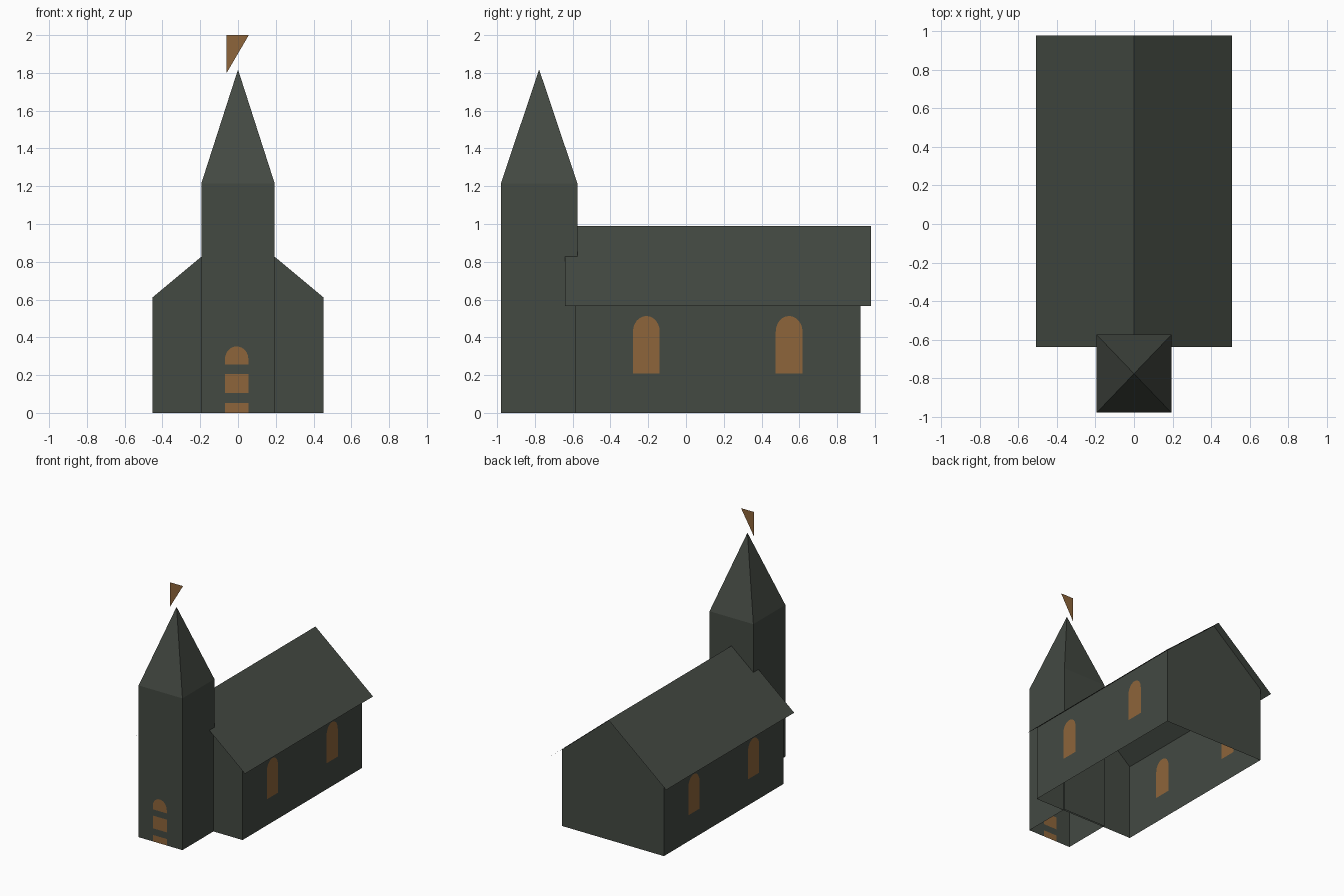
import bpy, bmesh, math
from mathutils import Vector

if "Cube" in bpy.data.objects:
    bpy.data.objects.remove(bpy.data.objects["Cube"])


def material(name, rgb):
    m = bpy.data.materials.new(name)
    m.diffuse_color = (*rgb, 1)
    m.use_nodes = True
    m.node_tree.nodes["Principled BSDF"].inputs["Base Color"].default_value = m.diffuse_color
    return m


STONE = material("dark green grey", (0.057, 0.067, 0.055))
GOLD = material("warm tan", (0.27, 0.13, 0.043))


def build(name, faces, centre, mats=(STONE, GOLD)):
    """Make an open shell from (points, material index), normals facing away from centre."""
    bm = bmesh.new()
    for pts, mat in faces:
        f = bm.faces.new([bm.verts.new(p) for p in pts])
        f.material_index = mat
        f.normal_update()
        if f.normal.dot(f.calc_center_median() - Vector(centre)) < 0:
            f.normal_flip()
    bmesh.ops.remove_doubles(bm, verts=bm.verts, dist=0.0005)
    me = bpy.data.meshes.new(name)
    bm.to_mesh(me)
    bm.free()
    for m in mats:
        me.materials.append(m)
    ob = bpy.data.objects.new(name, me)
    bpy.context.collection.objects.link(ob)
    return ob


def strips(place, u0, u1, height, openings):
    """Flat wall cut into strips; each opening is (centre, half width, spring, top, bars),
    where bars are the z levels at which the colour alternates below the arch."""
    faces, u = [], u0
    for c, w, spring, top, bars in openings:
        faces.append(([place(u, 0), place(c - w, 0), place(c - w, height), place(u, height)], 0))
        n = 12
        arch = [(c - w * math.cos(math.pi * i / n),
                 spring + (top - spring) * math.sin(math.pi * i / n)) for i in range(n + 1)]
        for (a, za), (b, zb) in zip(arch, arch[1:]):
            la, lb = [*bars, za, height], [*bars, zb, height]
            for i in range(len(la) - 1):
                gold = (len(la) - 1 - i) % 2 == 0
                faces.append(([place(a, la[i]), place(b, lb[i]),
                               place(b, lb[i + 1]), place(a, la[i + 1])], int(gold)))
        u = c + w
    faces.append(([place(u, 0), place(u1, 0), place(u1, height), place(u, height)], 0))
    return faces


# Nave: two gables and two side walls with arched windows
W, F, B, EAVE, RIDGE = 0.452, -0.588, 0.925, 0.612, 0.988
nave = []
for y in (F, B):
    nave.append(([(-W, y, 0), (W, y, 0), (W, y, EAVE), (0, y, RIDGE), (-W, y, EAVE)], 0))
windows = [(c, 0.071, 0.43, 0.513, (0, 0.208)) for c in (-0.21, 0.546)]
for x in (-W, W):
    nave += strips(lambda u, z, x=x: (x, u, z), F, B, EAVE, windows)
build("nave", nave, (0, 0.17, 0.4))

# Roof: two thin overhanging slopes
roof = [([(0, -0.64, 0.99), (0, 0.98, 0.99), (s * 0.51, 0.98, 0.566), (s * 0.51, -0.64, 0.566)], 0)
        for s in (-1, 1)]
build("nave_roof", roof, (0, 0.17, 0), (STONE,))

# Tower: open shell with a banded arched door in front
T, TF, TB, TH = 0.194, -0.98, -0.575, 1.215
door = [(-0.007, 0.062, 0.285, 0.352, (0, 0.052, 0.105, 0.207, 0.257))]
tower = strips(lambda u, z: (u, TF, z), -T, T, TH, door)
tower.append(([(-T, TB, 0), (T, TB, 0), (T, TB, TH), (-T, TB, TH)], 0))
for x in (-T, T):
    tower.append(([(x, TF, 0), (x, TB, 0), (x, TB, TH), (x, TF, TH)], 0))
# the lowest door band sits at ground level
build("tower", tower, (0, (TF + TB) / 2, 0.6))

# Spire: four-sided pyramid
MID = (TF + TB) / 2
base = [(-T, TF, TH), (T, TF, TH), (T, TB, TH), (-T, TB, TH)]
spire = [([base[i], base[(i + 1) % 4], (0, MID, 1.818)], 0) for i in range(4)]
build("spire", spire, (0, MID, 1.2), (STONE,))

# Weather vane: thin triangular pennant
vane = [([(-0.06, MID, 1.80), (0.057, MID, 2.0), (-0.06, MID, 2.0)], 0)]
build("weather_vane", vane, (0, MID + 0.1, 1.9), (GOLD,))
